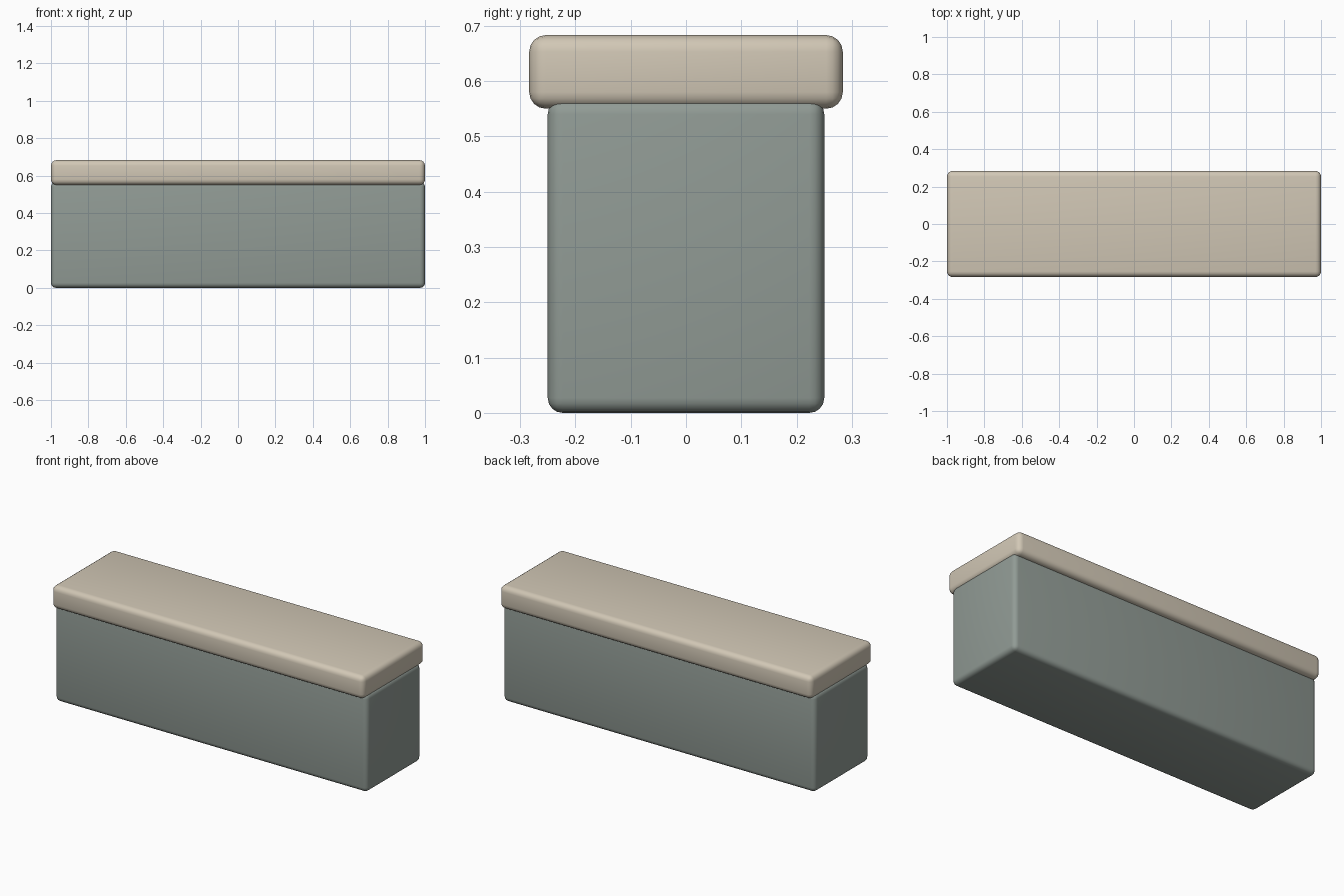
import bpy

if "Cube" in bpy.data.objects:
    bpy.data.objects.remove(bpy.data.objects["Cube"])


def srgb(r, g, b):
    def lin(c):
        c /= 255
        return c / 12.92 if c <= 0.04045 else ((c + 0.055) / 1.055) ** 2.4
    return (lin(r), lin(g), lin(b), 1.0)


def material(name, colour):
    m = bpy.data.materials.new(name)
    m.diffuse_color = colour
    m.use_nodes = True
    m.node_tree.nodes["Principled BSDF"].inputs["Base Color"].default_value = m.diffuse_color
    return m


def rounded_box(name, size, z_min, radius, mat):
    bpy.ops.mesh.primitive_cube_add(size=1, location=(0, 0, z_min + size[2] / 2))
    ob = bpy.context.object
    ob.name = name
    ob.scale = size
    bpy.ops.object.transform_apply(location=False, rotation=False, scale=True)
    bevel = ob.modifiers.new("rounded_edges", 'BEVEL')
    bevel.width = radius
    bevel.segments = 4
    bevel.limit_method = 'NONE'
    bpy.ops.object.modifier_apply(modifier=bevel.name)
    bpy.ops.object.shade_smooth_by_angle()
    ob.data.materials.append(mat)
    return ob


grey_green = material("grey_green", srgb(145, 155, 149))
beige = material("beige", srgb(209, 199, 181))

# Base cabinet
rounded_box("base", (2.0, 0.5, 0.567), 0.0, 0.027, grey_green)
# Overhanging top slab, slightly sunk over the base
rounded_box("top_slab", (2.0, 0.567, 0.133), 0.55, 0.03, beige)
